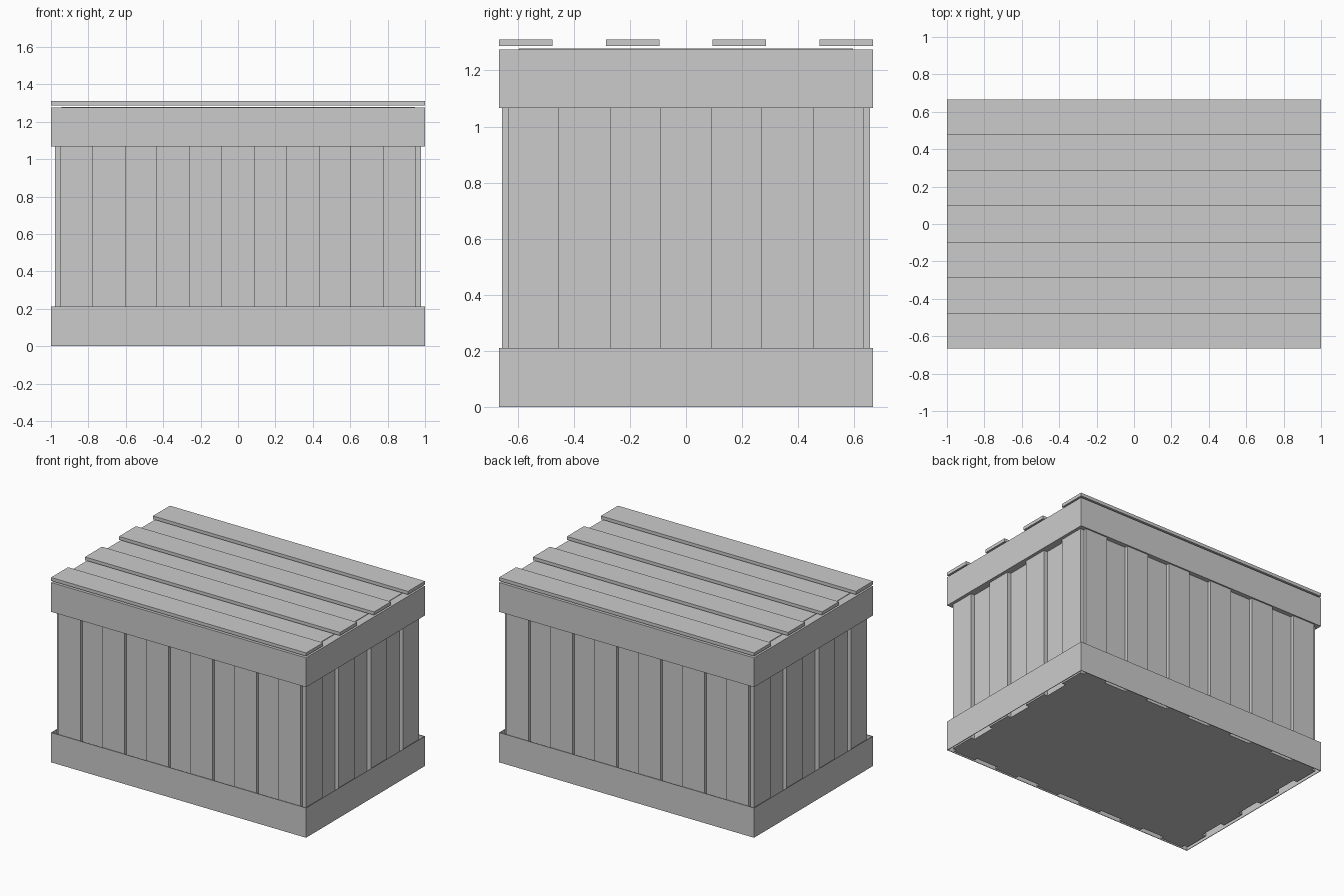
import bpy, bmesh
from mathutils import Matrix

if "Cube" in bpy.data.objects:
    bpy.data.objects.remove(bpy.data.objects["Cube"])

W, D = 1.0, 0.666      # half size of the bands
IW, ID = 0.95, 0.633   # half size of the inner box


def finish(name, bm):
    mesh = bpy.data.meshes.new(name)
    bm.to_mesh(mesh)
    bm.free()
    ob = bpy.data.objects.new(name, mesh)
    bpy.context.collection.objects.link(ob)
    return ob


def add_box(bm, x0, x1, y0, y1, z0, z1):
    m = Matrix.Translation(((x0 + x1) / 2, (y0 + y1) / 2, (z0 + z1) / 2))
    m = m @ Matrix.Diagonal((x1 - x0, y1 - y0, z1 - z0, 1))
    bmesh.ops.create_cube(bm, size=1, matrix=m)


def box(name, *bounds):
    bm = bmesh.new()
    add_box(bm, *bounds)
    return finish(name, bm)


# Inner body forms the recessed boards
box("crate_body", -IW, IW, -ID, ID, 0.005, 1.27)

# Raised boards on front and back (every second of eleven)
bw = 2 * IW / 11
for i in range(0, 11, 2):
    x = -IW + i * bw
    box("front_board", x, x + bw, -0.656, -ID, 0.005, 1.27)
    box("back_board", x, x + bw, ID, 0.656, 0.005, 1.27)

# Raised boards on both ends (every second of seven)
bw = 2 * ID / 7
for i in range(0, 7, 2):
    y = -ID + i * bw
    box("right_board", IW, 0.978, y, y + bw, 0.005, 1.27)
    box("left_board", -0.978, -IW, y, y + bw, 0.005, 1.27)

# Bottom band: thin frame, open above and below
t = 0.004
bm = bmesh.new()
for s in (-1, 1):
    ya, yb = sorted((s * D, s * (D - t)))
    xa, xb = sorted((s * W, s * (W - t)))
    add_box(bm, -W, W, ya, yb, 0, 0.211)
    add_box(bm, xa, xb, -D + t, D - t, 0, 0.211)
finish("bottom_band", bm)

# Top band and the slightly raised lid panel
box("top_band", -W, W, -D, D, 1.067, 1.275)
box("lid_panel", -0.945, 0.945, -0.595, 0.595, 1.27, 1.279)

# Lid slats (every second of seven)
lw = 2 * D / 7
for i in range(0, 7, 2):
    y = -D + i * lw
    box("lid_slat", -W, W, y, y + lw, 1.287, 1.31)
